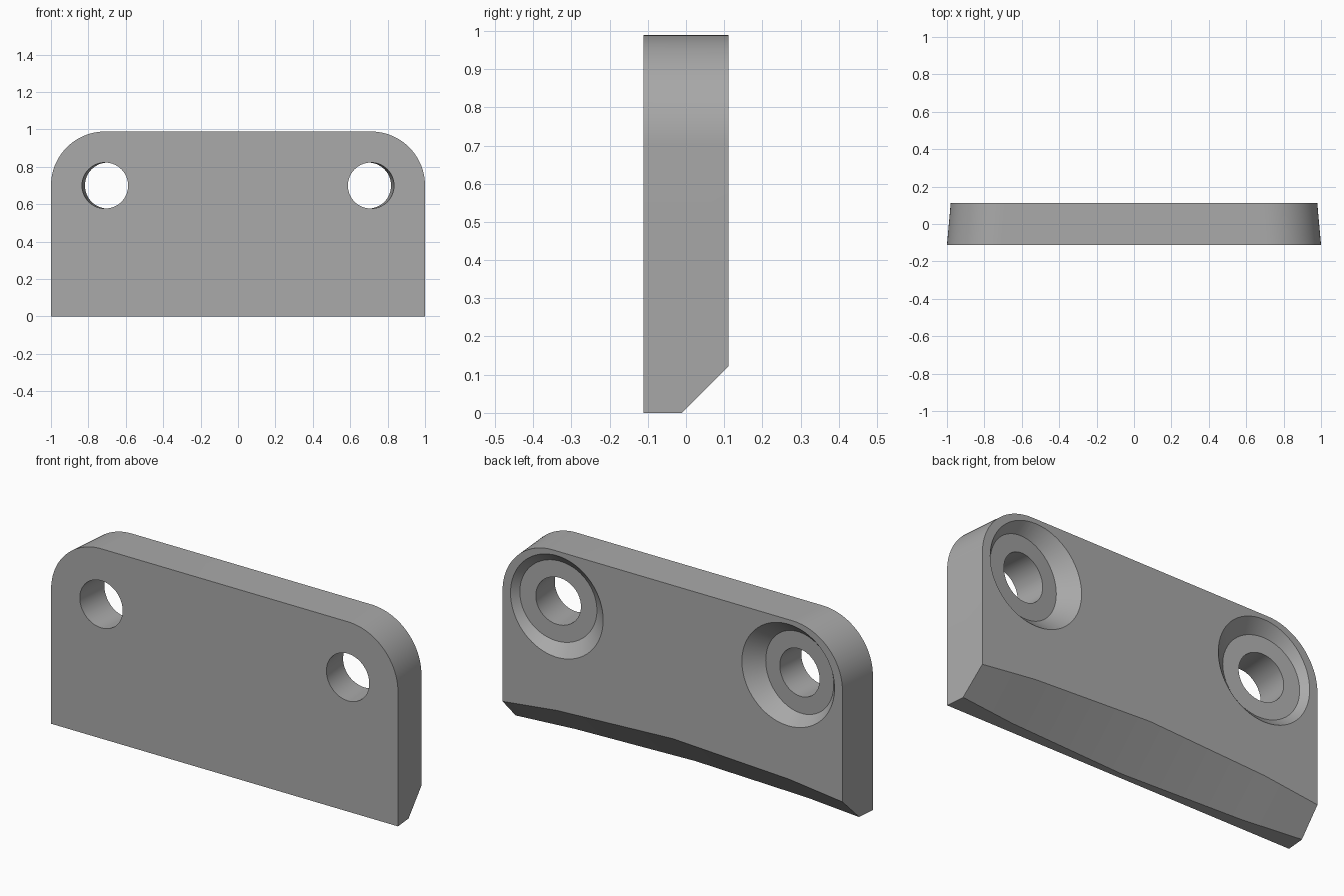
import bpy, bmesh, math
from mathutils import Matrix, Vector

cube = bpy.data.objects.get("Cube")
if cube:
    bpy.data.objects.remove(cube, do_unlink=True)

FRONT, BACK = -0.111, 0.111
TILT = 0.09            # inward slope of sides and holes per unit of depth
EYE_X, EYE_Z, CORNER = 0.711, 0.70, 0.289

steel = bpy.data.materials.new("plain grey")
steel.use_nodes = True
grey = (0.40, 0.40, 0.40, 1)
steel.diffuse_color = grey
steel.node_tree.nodes["Principled BSDF"].inputs["Base Color"].default_value = grey


def loft(name, rings):
    """Closed solid through a row of matching cross-sections."""
    bm = bmesh.new()
    rows = [[bm.verts.new(p) for p in ring] for ring in rings]
    n = len(rows[0])
    for a, b in zip(rows, rows[1:]):
        for i in range(n):
            j = (i + 1) % n
            bm.faces.new((a[i], a[j], b[j], b[i]))
    bm.faces.new(rows[0])
    bm.faces.new(rows[-1])
    bmesh.ops.recalc_face_normals(bm, faces=bm.faces)
    mesh = bpy.data.meshes.new(name)
    bm.to_mesh(mesh)
    bm.free()
    mesh.materials.append(steel)
    obj = bpy.data.objects.new(name, mesh)
    bpy.context.collection.objects.link(obj)
    return obj


def outline(y):
    """Plate outline with two rounded top corners, narrowing with depth."""
    cx = EYE_X - TILT * (y - FRONT)
    half = [(cx + CORNER, 0)]
    for i in range(25):
        a = math.pi / 2 * i / 24
        half.append((cx + CORNER * math.cos(a), EYE_Z + CORNER * math.sin(a)))
    pts = half + [(-x, z) for x, z in reversed(half)]
    return [(x, y, z) for x, z in pts]


plate = loft("mounting_plate", [outline(FRONT), outline(BACK)])

# Arched bevel along the lower back edge, made of four flat segments
sections = []
for x in (-1.35, -0.98, -0.67, 0, 0.67, 0.98, 1.35):
    rise = max(0, 0.068 * (1 - (x / 0.98) ** 2))
    y = -0.011 - rise
    sections.append([(x, y - 0.1, -0.1), (x, y + 0.4, -0.1), (x, y + 0.4, 0.4)])
cutters = [loft("bevel_cutter", sections)]

# Inclined screw holes with conical seats open to the back
for side in (-1, 1):
    axis = Vector((-side * TILT, 1, 0)).normalized()
    turn = axis.to_track_quat('Z', 'Y').to_matrix().to_4x4()
    place = Matrix.Translation((side * EYE_X, FRONT, EYE_Z)) @ turn
    profile = [(0.123, -0.1), (0.123, 0.169), (0.21, 0.169), (0.36, 0.319)]
    rings = []
    for r, h in profile:
        rings.append([place @ Vector((r * math.cos(a), r * math.sin(a), h))
                      for a in (math.tau * i / 64 for i in range(64))])
    cutters.append(loft("screw_hole_cutter", rings))

for cutter in cutters:
    cutter.hide_render = True
    mod = plate.modifiers.new(cutter.name, 'BOOLEAN')
    mod.operation = 'DIFFERENCE'
    mod.solver = 'EXACT'
    mod.object = cutter

# Apply the cuts, then remove the cutters
bpy.context.view_layer.objects.active = plate
plate.select_set(True)
for mod in list(plate.modifiers):
    bpy.ops.object.modifier_apply(modifier=mod.name)
for cutter in cutters:
    bpy.data.objects.remove(cutter, do_unlink=True)
bpy.ops.object.shade_smooth_by_angle(angle=math.radians(20))
